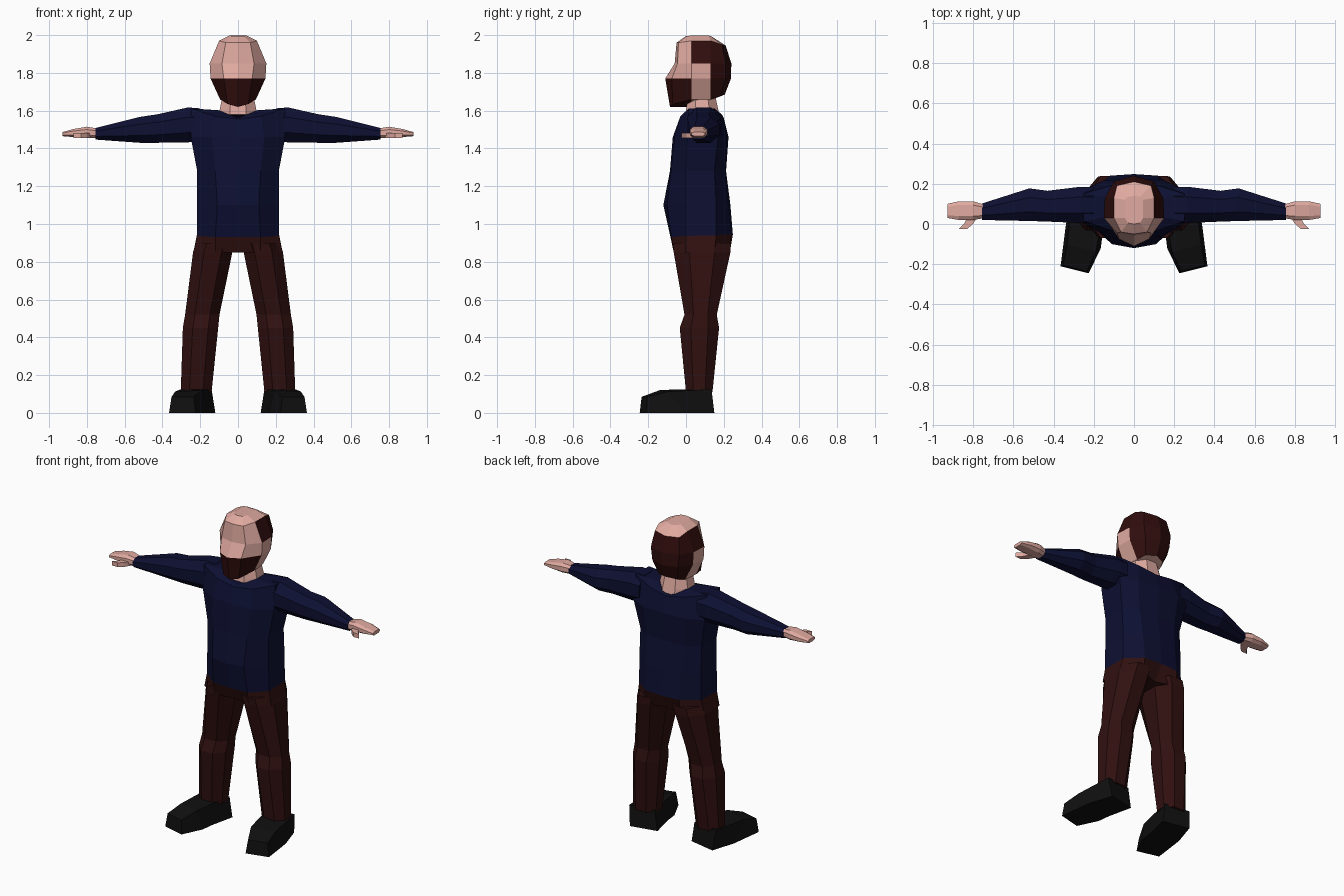
import bpy, bmesh

cube = bpy.data.objects.get("Cube")
if cube:
    bpy.data.objects.remove(cube, do_unlink=True)


def material(name, rgb):
    m = bpy.data.materials.new(name)
    m.use_nodes = True
    m.diffuse_color = (*rgb, 1)
    bsdf = next(n for n in m.node_tree.nodes if n.type == 'BSDF_PRINCIPLED')
    bsdf.inputs["Base Color"].default_value = (*rgb, 1)
    bsdf.inputs["Roughness"].default_value = 0.9
    return m


SKIN = material("skin", (0.74, 0.40, 0.35))
HAIR = material("dark_brown_hair", (0.030, 0.004, 0.004))
NAVY = material("navy_sweater", (0.004, 0.005, 0.032))
BROWN = material("brown_trousers", (0.030, 0.005, 0.005))
BLACK = material("black_shoes", (0.005, 0.005, 0.005))


def loft(name, rings, mats, side=1, top_caps=None, bottom_point=None, rule=None):
    """Skin a list of rings; rule(level, column) picks the material index."""
    bm = bmesh.new()
    rows = [[bm.verts.new((x * side, y, z)) for x, y, z in r] for r in rings]
    n = len(rows[0])
    for lv, (a, b) in enumerate(zip(rows, rows[1:])):
        for i in range(n):
            j = (i + 1) % n
            f = bm.faces.new((a[i], a[j], b[j], b[i]))
            f.material_index = rule(lv, i) if rule else 0
    if bottom_point:
        c = bm.verts.new(bottom_point)
        for i in range(n):
            f = bm.faces.new((rows[0][(i + 1) % n], rows[0][i], c))
            f.material_index = rule(-1, i) if rule else 0
    else:
        bm.faces.new(rows[0][::-1])
    for cap in top_caps or [range(n)]:
        bm.faces.new([rows[-1][i] for i in cap])
    bmesh.ops.recalc_face_normals(bm, faces=bm.faces)
    me = bpy.data.meshes.new(name)
    bm.to_mesh(me)
    bm.free()
    for m in mats:
        me.materials.append(m)
    ob = bpy.data.objects.new(name, me)
    bpy.context.collection.objects.link(ob)
    return ob


def sym(half):
    """Complete a half ring, front centre to back centre, across x = 0."""
    return half + [(-x, y, z) for x, y, z in half[-2:0:-1]]


def flat(z, *pts):
    return sym([(x, y, z) for x, y in pts])


def oct_ring(u0, u1, v0, v1, cu=0.28, cv=0.28):
    """Chamfered rectangle in two dimensions."""
    a, b = (u1 - u0) * cu, (v1 - v0) * cv
    return [(u0 + a, v0), (u1 - a, v0), (u1, v0 + b), (u1, v1 - b),
            (u1 - a, v1), (u0 + a, v1), (u0, v1 - b), (u0, v0 + b)]


# Head: columns run front, cheek, temple, ear, nape, back
head = [
    sym([(0, -.085, 1.62), (.055, -.07, 1.635), (.095, .03, 1.66),
         (.085, .13, 1.66), (.065, .18, 1.675), (0, .205, 1.685)]),
    flat(1.77, (0, -.11), (.075, -.075), (.145, .03), (.14, .13), (.09, .21), (0, .238)),
    flat(1.85, (0, -.06), (.085, -.045), (.15, .03), (.145, .13), (.1, .21), (0, .24)),
    sym([(0, -.05, 1.96), (.065, -.04, 1.96), (.1, .03, 1.97),
         (.1, .13, 1.97), (.085, .19, 1.95), (0, .21, 1.945)]),
    sym([(0, .0, 1.995), (.03, .005, 1.995), (.045, .03, 1.998),
         (.045, .12, 1.998), (.03, .135, 1.993), (0, .14, 1.99)]),
]


def head_colour(level, i):
    col = min(i, 9 - i)
    if level <= 0 and col < 2:
        return 1                                  # beard
    if level in (0, 1):
        return int(col >= 3)                      # hair behind the ear
    return int(level == 2 and col >= 2)           # hair above the ear


loft("head", head, [SKIN, HAIR], bottom_point=(0, .02, 1.62), rule=head_colour)

# Neck
loft("neck", [[(x, y, z) for x, y in oct_ring(-w, w, y0, y1)] for z, w, y0, y1 in
              [(1.52, .1, -.015, .19), (1.60, .098, .0, .172), (1.70, .078, .015, .15)]], [SKIN])

# Sweater body
hem = sym([(0, -.082, .93), (.12, -.077, .93), (.218, .0, .937),
           (.218, .16, .94), (.12, .24, .945), (0, .248, .945)])
loft("sweater", [
    hem,
    flat(1.10, (0, -.12), (.11, -.1), (.216, 0), (.216, .16), (.12, .225), (0, .235)),
    flat(1.28, (0, -.085), (.12, -.08), (.216, 0), (.216, .15), (.13, .205), (0, .212)),
    flat(1.46, (0, -.07), (.14, -.06), (.25, .005), (.25, .17), (.15, .217), (0, .225)),
    sym([(0, -.035, 1.555), (.12, -.03, 1.57), (.25, .015, 1.612),
         (.25, .15, 1.612), (.12, .19, 1.58), (0, .2, 1.56)]),
    sym([(0, -.02, 1.56), (.05, -.004, 1.58), (.1, .04, 1.602),
         (.1, .13, 1.602), (.06, .175, 1.58), (0, .19, 1.56)]),
], [NAVY])

# Trouser seat, sharing the sweater's hem outline
loft("trouser_seat", [
    flat(.85, (.0, -.04), (.12, -.065), (.236, .0), (.236, .15), (.12, .232), (0, .19)),
    hem,
], [BROWN])

for side, label in ((1, "left"), (-1, "right")):
    # Sleeve: x, y range, z range
    sleeve = [(.20, .005, .185, 1.44, 1.612), (.265, .005, .185, 1.432, 1.617),
              (.43, .012, .165, 1.43, 1.58), (.52, .015, .177, 1.43, 1.567),
              (.755, .02, .102, 1.447, 1.508)]
    loft(label + "_sleeve", [[(x, y, z) for y, z in oct_ring(*r)] for x, *r in sleeve],
         [NAVY], side)

    # Hand and thumb
    hand = [(.74, .03, .095, 1.455, 1.505), (.80, .02, .113, 1.455, 1.515),
            (.87, .02, .113, 1.46, 1.503), (.928, .03, .1, 1.465, 1.487)]
    loft(label + "_hand", [[(x, y, z) for y, z in oct_ring(*r, .2, .25)] for x, *r in hand],
         [SKIN], side)
    thumb = [(.04, .775, .825), (.0, .80, .845), (-.025, .83, .87)]
    loft(label + "_thumb", [[(a, y, 1.455), (b, y, 1.455), (b, y, 1.482), (a, y, 1.482)]
                            for y, a, b in thumb], [SKIN], side)

    # Trouser leg: z, x range, y range
    leg = [(.11, .14, .303, .0, .14), (.45, .105, .292, -.033, .175),
           (.52, .098, .28, -.008, .163), (.85, .03, .238, -.065, .235),
           (.90, .015, .224, -.07, .238)]
    loft(label + "_leg", [[(x, y, z) for x, y in oct_ring(*r)] for z, *r in leg],
         [BROWN], side)

    # Shoe, toes turned out
    sole = [(.225, -.245), (.365, -.21), (.338, 0), (.29, .15), (.12, .115),
            (.155, -.04), (.165, -.12)]
    upper = [(.235, -.235, .085), (.352, -.205, .085), (.333, -.10, .112), (.305, .135, .125),
             (.14, .115, .125), (.17, -.04, .125), (.19, -.14, .12)]
    loft(label + "_shoe", [[(x, y, 0) for x, y in sole], upper], [BLACK], side,
         top_caps=[(0, 1, 2, 6), (2, 3, 4, 5, 6)])
